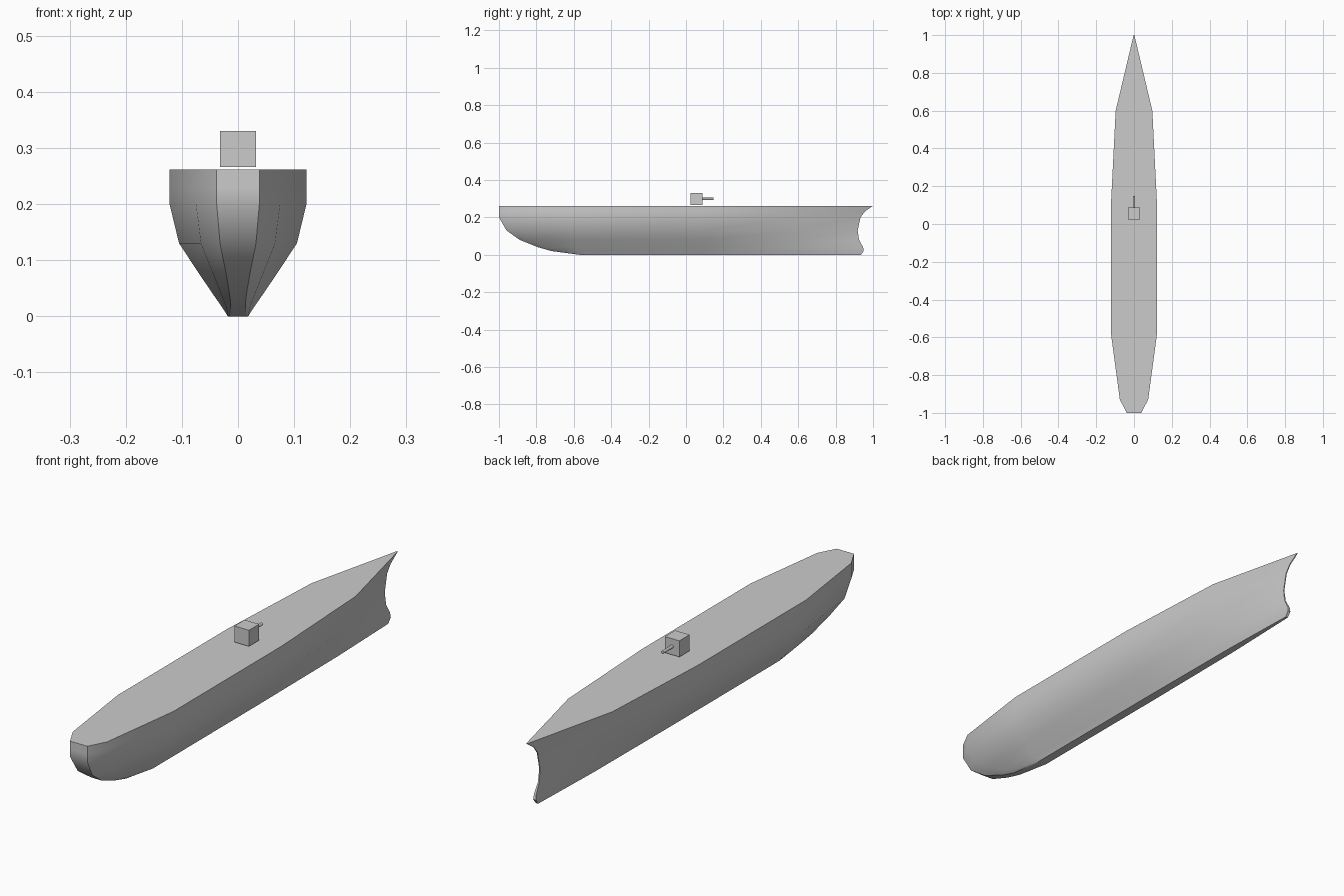
import bpy, bmesh, math

if "Cube" in bpy.data.objects:
    bpy.data.objects.remove(bpy.data.objects["Cube"])

# Hull waterlines from keel to deck:
# z, stern (y, half width), aft shoulder (y, half width), midship, fore shoulder, bow y, bow half width
LEVELS = [
    (0.000, (-0.57, .015), (-0.56, .018), .018, .015, 0.935, .005),
    (0.020, (-0.72, .013), (-0.68, .022), .031, .023, 0.950, .006),
    (0.040, (-0.79, .015), (-0.75, .030), .045, .031, 0.947, .005),
    (0.080, (-0.89, .022), (-0.83, .046), .072, .043, 0.925, .003),
    (0.130, (-0.96, .032), (-0.90, .066), .105, .060, 0.918, .002),
    (0.200, (-1.00, .038), (-0.93, .075), .122, .082, 0.933, .002),
    (0.230, (-1.00, .038), (-0.93, .075), .122, .090, 0.955, .002),
    (0.262, (-1.00, .038), (-0.93, .075), .122, .097, 1.000, .002),
]


def add_mesh(name, bm):
    bmesh.ops.recalc_face_normals(bm, faces=bm.faces)
    me = bpy.data.meshes.new(name)
    bm.to_mesh(me)
    bm.free()
    ob = bpy.data.objects.new(name, me)
    bpy.context.collection.objects.link(ob)
    return ob


def smooth(ob, angle):
    bpy.ops.object.select_all(action='DESELECT')
    ob.select_set(True)
    bpy.context.view_layer.objects.active = ob
    bpy.ops.object.shade_smooth_by_angle(angle=math.radians(angle))


# Hull: loft closed waterline loops, capped by keel and deck
bm = bmesh.new()
rings = []
for z, stern, aft, mid, fore, bow_y, bow_w in LEVELS:
    aft_mid = -0.58 if aft[0] < -0.6 else -0.54
    side = [stern, aft, (aft_mid, mid), (0.1, mid), (0.6, fore), (bow_y, bow_w)]
    loop = [(w, y) for y, w in side] + [(-w, y) for y, w in reversed(side)]
    rings.append([bm.verts.new((x, y, z)) for x, y in loop])
n = len(rings[0])
for a, b in zip(rings, rings[1:]):
    for i in range(n):
        j = (i + 1) % n
        bm.faces.new((a[i], a[j], b[j], b[i]))
bm.faces.new(rings[0])
bm.faces.new(rings[-1])
smooth(add_mesh("hull", bm), 30)

# Gun housing
bpy.ops.mesh.primitive_cube_add(size=1, location=(0, 0.055, 0.298))
house = bpy.context.object
house.name = "gun_housing"
house.scale = (0.064, 0.064, 0.064)

# Gun barrel
bpy.ops.mesh.primitive_cylinder_add(vertices=16, radius=0.006, depth=0.065,
                                    location=(0, 0.1155, 0.299),
                                    rotation=(math.pi / 2, 0, 0))
bpy.context.object.name = "gun_barrel"
smooth(bpy.context.object, 40)
